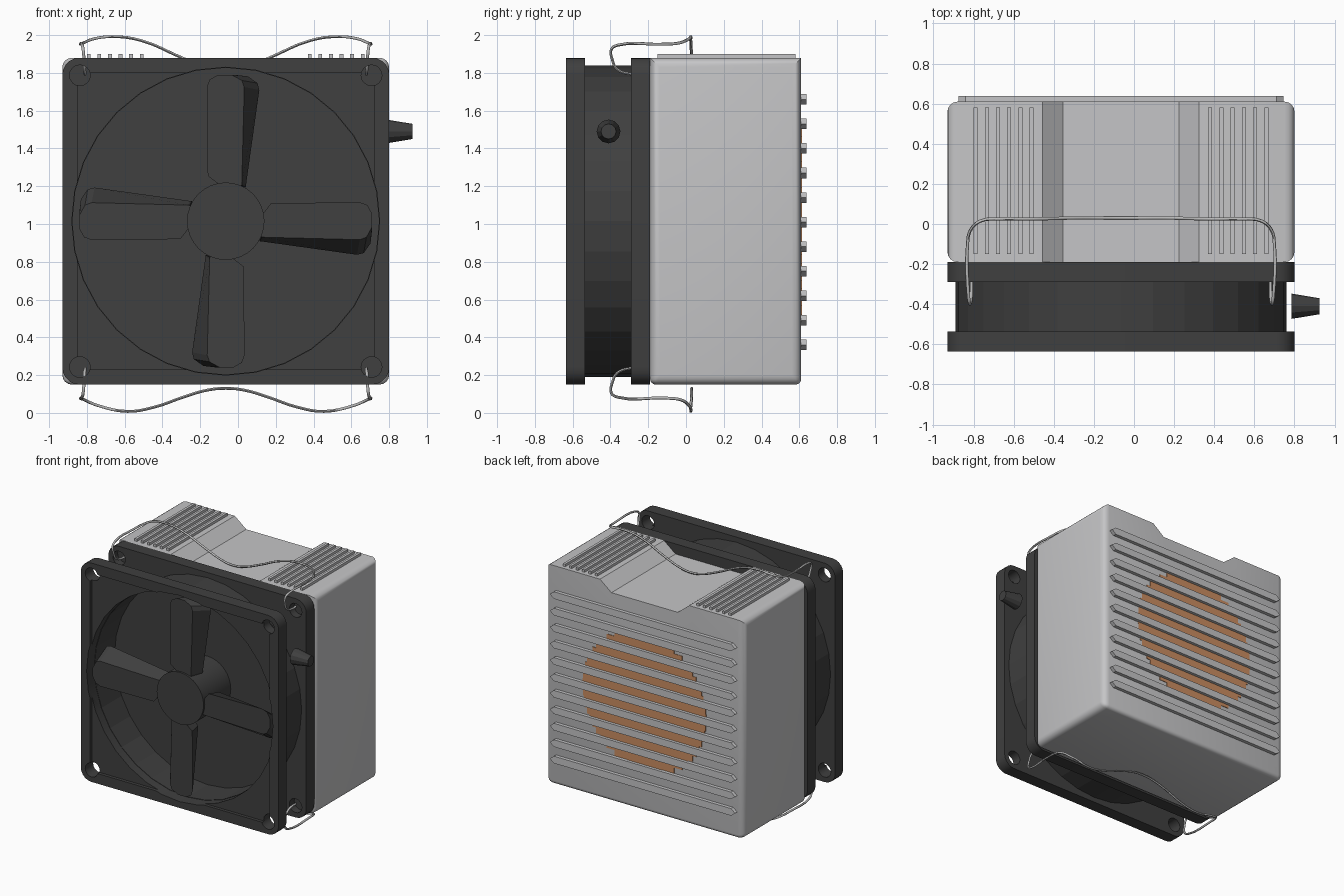
import bpy, bmesh, math
from mathutils import Matrix, Vector

if "Cube" in bpy.data.objects:
    bpy.data.objects.remove(bpy.data.objects["Cube"])

CX, CZ = -0.065, 1.015      # axis of the fan and body
HALF = 0.865                # half width of the square body


def mat(name, rgb):
    m = bpy.data.materials.new(name)
    m.diffuse_color = (*rgb, 1)
    m.use_nodes = True
    m.node_tree.nodes["Principled BSDF"].inputs["Base Color"].default_value = m.diffuse_color
    return m


DARK = mat("dark plastic", (0.05, 0.05, 0.05))
GREY = mat("light grey metal", (0.56, 0.56, 0.57))
COPPER = mat("copper", (0.60, 0.27, 0.12))
WIRE = mat("wire steel", (0.48, 0.48, 0.48))


def finish(bm, name, material):
    bmesh.ops.recalc_face_normals(bm, faces=bm.faces)
    me = bpy.data.meshes.new(name)
    bm.to_mesh(me)
    bm.free()
    me.materials.append(material)
    ob = bpy.data.objects.new(name, me)
    bpy.context.collection.objects.link(ob)
    return ob


def add_prism(bm, pts, y0, y1, back=None):
    """Extrude an (x, z) outline about the fan axis from y0 to y1."""
    a = [bm.verts.new((CX + x, y0, CZ + z)) for x, z in pts]
    b = [bm.verts.new((CX + x, y1, CZ + z)) for x, z in (back or pts)]
    bm.faces.new(a)
    bm.faces.new(b[::-1])
    n = len(pts)
    for i in range(n):
        bm.faces.new((a[i], b[i], b[(i + 1) % n], a[(i + 1) % n]))


def prism(name, pts, y0, y1, material, back=None):
    bm = bmesh.new()
    add_prism(bm, pts, y0, y1, back)
    return finish(bm, name, material)


def circle(r, n, cx=0, cz=0):
    return [(cx + r * math.cos(2 * math.pi * i / n),
             cz + r * math.sin(2 * math.pi * i / n)) for i in range(n)]


def rounded_square(h, r, steps=5):
    pts = []
    for k, (sx, sz) in enumerate(((1, 1), (-1, 1), (-1, -1), (1, -1))):
        for i in range(steps + 1):
            a = math.pi / 2 * (k + i / steps)
            pts.append((sx * (h - r) + r * math.cos(a), sz * (h - r) + r * math.sin(a)))
    return pts


def select(ob):
    bpy.ops.object.select_all(action='DESELECT')
    ob.select_set(True)
    bpy.context.view_layer.objects.active = ob


def apply_all(ob):
    select(ob)
    for m in list(ob.modifiers):
        bpy.ops.object.modifier_apply(modifier=m.name)


def cut(ob, *cutters):
    for c in cutters:
        m = ob.modifiers.new("cut", 'BOOLEAN')
        m.operation, m.object, m.solver = 'DIFFERENCE', c, 'EXACT'
    apply_all(ob)


def smooth(ob, angle=35):
    select(ob)
    bpy.ops.object.shade_smooth_by_angle(angle=math.radians(angle))


# Fan housing: two flanges joined by a faceted drum
front = prism("front_flange", rounded_square(HALF, 0.09), -0.635, -0.535, DARK)
rear = prism("rear_flange", rounded_square(HALF, 0.09), -0.29, -0.19, DARK)
drum = prism("fan_drum", circle(0.825, 32), -0.54, -0.285, DARK)
bore = prism("bore_cutter", circle(0.815, 32), -0.8, -0.285, DARK)
drum_bore = prism("drum_cutter", circle(0.812, 32), -0.8, -0.1, DARK)
pocket = prism("pocket_cutter", rounded_square(0.785, 0.02, 2), -0.8, -0.61, DARK)
bm = bmesh.new()
for sx in (-1, 1):
    for sz in (-1, 1):
        add_prism(bm, circle(0.055, 16, sx * 0.772, sz * 0.772), -0.8, -0.23)
holes = finish(bm, "screw_hole_cutter", DARK)
cut(front, bore, pocket, holes)
cut(rear, holes)
cut(drum, drum_bore)
for c in (bore, drum_bore, pocket, holes):
    bpy.data.objects.remove(c)
smooth(front, 25)
smooth(rear, 25)

# Hub and four skewed blades
hub = prism("fan_hub", circle(0.205, 32), -0.63, -0.285, DARK)
smooth(hub)
outline = [(-0.03, 0.19), (0.085, 0.19), (0.085, 0.2), (0.098, 0.71), (0.085, 0.745),
           (0.03, 0.775), (-0.04, 0.775), (-0.085, 0.75), (-0.1, 0.71), (-0.095, 0.24)]


def turn(pts, a):
    c, s = math.cos(a), math.sin(a)
    return [(x * c - z * s, x * s + z * c) for x, z in pts]


bm = bmesh.new()
for k in range(4):
    a = k * math.pi / 2
    add_prism(bm, turn(outline, a), -0.615, -0.50, turn(outline, a - math.radians(6.5)))
finish(bm, "fan_blades", DARK)

# Tapered cable stub at the side
bm = bmesh.new()
bmesh.ops.create_cone(bm, cap_ends=True, segments=12, radius1=0.063, radius2=0.04, depth=0.14,
                      matrix=Matrix.Translation((0.855, -0.41, 1.49)) @ Matrix.Rotation(math.pi / 2, 4, 'Y'))
finish(bm, "cable_stub", DARK)

# Heatsink body with a shallow valley along the top
T = HALF
body = prism("heatsink_body", [(-T, -T), (T, -T), (T, T), (0.39, T), (0.29, T - 0.08),
                               (-0.29, T - 0.08), (-0.39, T), (-T, T)], -0.19, 0.61, GREY)
bv = body.modifiers.new("bevel", 'BEVEL')
bv.limit_method = 'WEIGHT'
bv.width, bv.segments = 0.05, 4
# round only the outer edges, the valley stays crisp
att = body.data.attributes.new("bevel_weight_edge", 'FLOAT', 'EDGE')
for e in body.data.edges:
    p, q = (body.data.vertices[i].co for i in e.vertices)
    mid = (p + q) / 2
    side = abs(abs(mid.x - CX) - T) < 0.01
    att.data[e.index].value = 1.0 if side else (0.6 if mid.z < 0.2 else 0.0)
apply_all(body)
smooth(body, 38)


def box(bm, x0, x1, y0, y1, z0, z1):
    bmesh.ops.create_cube(bm, size=1, matrix=Matrix.Translation(
        ((x0 + x1) / 2, (y0 + y1) / 2, (z0 + z1) / 2)) @ Matrix.Diagonal((x1 - x0, y1 - y0, z1 - z0, 1)))


# Thin ribs on the top shoulders
bm = bmesh.new()
for s in (-1, 1):
    for i in range(6):
        x = CX + s * (0.445 + i * 0.056)
        box(bm, x - 0.01, x + 0.01, -0.15, 0.58, 1.86, 1.90)
finish(bm, "top_ribs", GREY)

# Horizontal pointed bars on the back
bm = bmesh.new()
for i in range(11):
    z = 0.36 + 0.13 * i - CZ
    add_prism(bm, [(-0.81, z), (-0.775, z - 0.028), (0.775, z - 0.028),
                   (0.81, z), (0.775, z + 0.028), (-0.775, z + 0.028)], 0.60, 0.637)
finish(bm, "back_bars", GREY)

# Stepped copper disc set in the back
bm = bmesh.new()
R, rows = 0.54, 24
step = 2 * R / rows
for i in range(rows):
    z = -R + (i + 0.5) * step
    w = math.sqrt(R * R - z * z)
    box(bm, CX - w, CX + w, 0.606, 0.614, CZ + z - step / 2, CZ + z + step / 2)
finish(bm, "copper_core", COPPER)


# Spring wire clips
def clip(name, half):
    pts = half + [(-u, y, z) for u, y, z in half[-2::-1]]
    cu = bpy.data.curves.new(name, 'CURVE')
    cu.dimensions = '3D'
    cu.bevel_depth, cu.bevel_resolution = 0.008, 1
    cu.resolution_u = 4
    cu.use_fill_caps = True
    sp = cu.splines.new('BEZIER')
    sp.bezier_points.add(len(pts) - 1)
    for b, (u, y, z) in zip(sp.bezier_points, pts):
        b.co = (CX + u, y, z)
        b.handle_left_type = b.handle_right_type = 'AUTO'
    cu.materials.append(WIRE)
    ob = bpy.data.objects.new(name, cu)
    bpy.context.collection.objects.link(ob)
    select(ob)
    bpy.ops.object.convert(target='MESH')
    smooth(bpy.context.object, 60)


def hook(f):
    """Shared end of a clip; f maps height to the top or bottom side."""
    return [(u, y, f(z)) for u, y, z in (
        (0.745, -0.25, 1.795), (0.745, -0.30, 1.795), (0.747, -0.365, 1.82), (0.75, -0.39, 1.87),
        (0.755, -0.395, 1.925), (0.76, -0.36, 1.947), (0.765, -0.1, 1.952), (0.75, -0.03, 1.96))]


clip("top_clip", hook(lambda z: z) + [
    (0.70, 0.015, 1.98), (0.60, 0.025, 1.992), (0.45, 0.025, 1.972),
    (0.22, 0.03, 1.875), (0.1, 0.03, 1.83), (0, 0.03, 1.815)])
clip("bottom_clip", hook(lambda z: 2.03 - z) + [
    (0.68, 0.015, 0.04), (0.52, 0.025, 0.008), (0.38, 0.025, 0.03),
    (0.22, 0.03, 0.085), (0.1, 0.03, 0.12), (0, 0.03, 0.13)])
